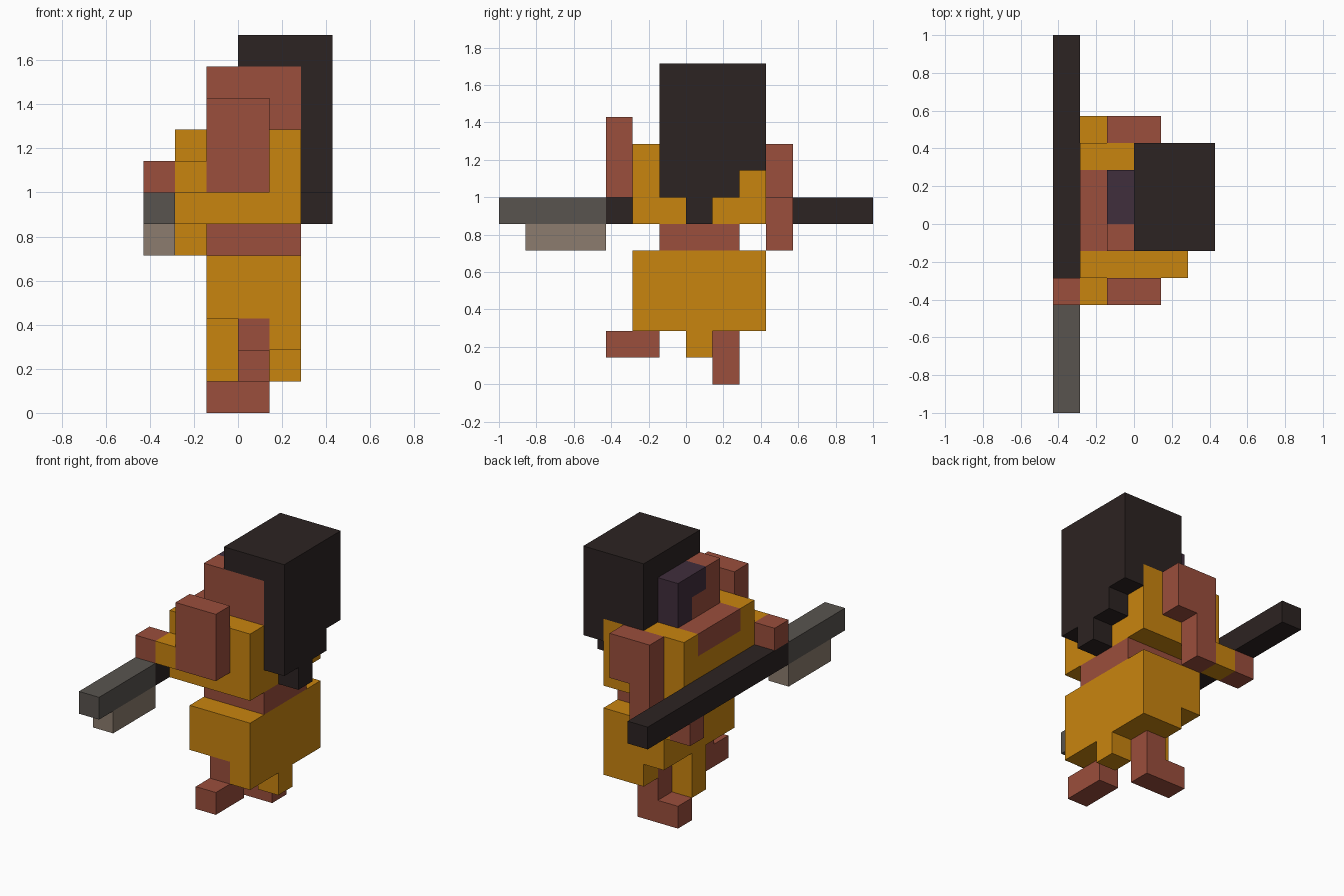
import bpy, bmesh
from mathutils import Vector

if "Cube" in bpy.data.objects:
    bpy.data.objects.remove(bpy.data.objects["Cube"])

U = 1 / 7  # size of one block


def srgb(r, g, b):
    lin = lambda c: (c / 255 / 12.92) if c < 11 else ((c / 255 + 0.055) / 1.055) ** 2.4
    return (lin(r), lin(g), lin(b), 1)


def material(name, *rgb):
    m = bpy.data.materials.new(name)
    m.diffuse_color = srgb(*rgb)
    m.use_nodes = True
    m.node_tree.nodes["Principled BSDF"].inputs["Base Color"].default_value = m.diffuse_color
    return m


SKIN = material("skin", 155, 78, 60)
CLOTH = material("golden cloth", 201, 133, 15)
HAIR = material("black brown", 44, 35, 34)
FACE = material("dark plum", 64, 46, 60)
STEEL = material("dark grey", 89, 84, 79)
EDGE = material("taupe", 140, 124, 110)


def part(name, mat, *boxes):
    """One object made of boxes given as x0, x1, y0, y1, z0, z1 in blocks."""
    bm = bmesh.new()
    for x0, x1, y0, y1, z0, z1 in boxes:
        vs = bmesh.ops.create_cube(bm, size=1)["verts"]
        for v in vs:
            v.co = Vector(((x0 + x1) / 2 + v.co.x * (x1 - x0),
                           (y0 + y1) / 2 + v.co.y * (y1 - y0),
                           (z0 + z1) / 2 + v.co.z * (z1 - z0))) * U
    me = bpy.data.meshes.new(name)
    bm.to_mesh(me)
    bm.free()
    me.materials.append(mat)
    ob = bpy.data.objects.new(name, me)
    bpy.context.collection.objects.link(ob)
    return ob


# Legs: raised one on the -y side, standing one on the +y side
part("raised_leg", SKIN, (0, 1, -2, -1, 2, 3), (0, 1, -3, -1, 1, 2))
part("standing_leg", SKIN, (0, 1, 1, 2, 1, 3), (-1, 1, 1, 2, 0, 1))

# Skirt with uneven hem and two hanging flaps
part("skirt", CLOTH,
     (-1, 2, -2, 3, 3, 5),
     (1, 2, -2, 3, 2, 3),
     (0, 1, -1, 1, 2, 3),
     (0, 1, 2, 3, 2, 3))
part("skirt_flaps", CLOTH, (1, 2, 0, 1, 1, 2), (-1, 0, 0, 1, 1, 3))

# Bare waist, jacket and open neckline
part("waist", SKIN, (-1, 2, -1, 2, 5, 6))
part("jacket", CLOTH,
     (-2, 2, -2, 3, 6, 8),
     (-2, 2, -2, -1, 8, 9),
     (-2, 2, 2, 3, 8, 9))
part("neckline", SKIN, (-2, -1, -1, 2, 8, 9))

# Head and dark face marking
part("head", SKIN,
     (-1, 2, -1, 2, 8, 9),
     (0, 2, -1, 2, 9, 11),
     (-1, 0, -1, 0, 9, 11),
     (-1, 0, 0, 1, 9, 10))
part("face_marking", FACE, (-1, 0, 1, 2, 9, 11), (-1, 0, 0, 1, 10, 11))

# Hair: cap, side, back and the hanging lock
part("hair", HAIR,
     (0, 3, -1, 3, 11, 12),
     (0, 2, 2, 3, 9, 11),
     (2, 3, -1, 3, 8, 11),
     (2, 3, -1, 2, 7, 8),
     (2, 3, 0, 1, 6, 7))

# Arms with cuffs and hands gripping the pole
part("raised_arm", SKIN, (-1, 1, -3, -2, 7, 10))
part("raised_arm_cuff", CLOTH, (-2, -1, -3, -2, 7, 8))
part("upper_hand", SKIN, (-3, -2, -3, -2, 7, 8))
part("lowered_arm", SKIN, (-1, 1, 3, 4, 7, 9), (-1, 0, 3, 4, 5, 7))
part("lowered_arm_cuff", CLOTH, (-2, -1, 3, 4, 5, 6))
part("lower_hand", SKIN, (-3, -2, 3, 4, 5, 6))

# Pole weapon
part("weapon_pole", HAIR, (-3, -2, -3, 7, 6, 7))
part("weapon_blade", STEEL, (-3, -2, -7, -3, 6, 7))
part("weapon_edge", EDGE, (-3, -2, -6, -3, 5, 6))
